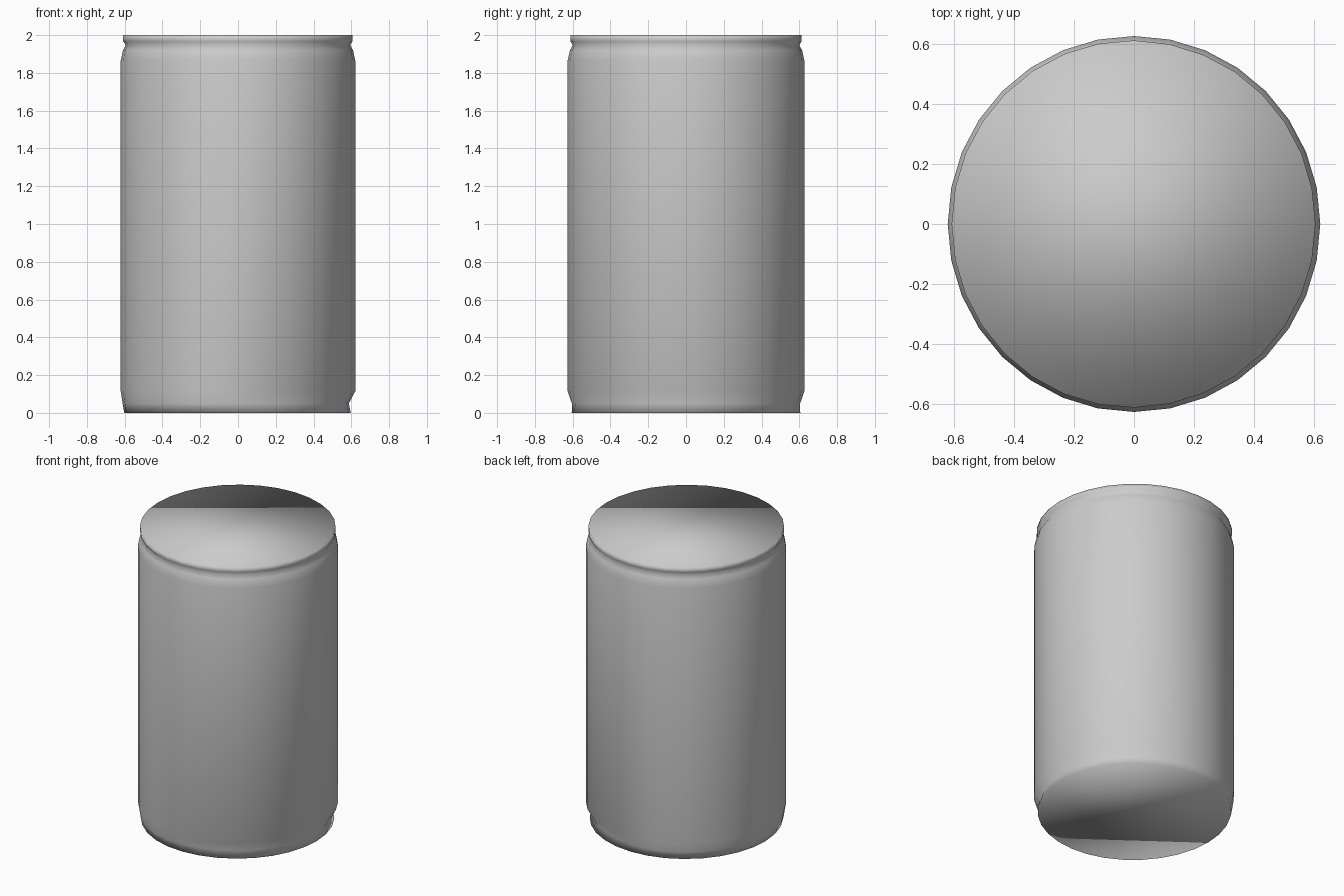
import bpy, bmesh, math

if "Cube" in bpy.data.objects:
    bpy.data.objects.remove(bpy.data.objects["Cube"])

SIDES = 32
SCALE_Y = 1.009  # the can is very slightly wider front to back

# (height, radius on the -x half, radius on the +x half)
PROFILE = [
    (0.00, 0.602, 0.597),   # base edge
    (0.05, 0.611, 0.587),   # base groove, only pressed in on the +x half
    (0.115, 0.621, 0.621),  # lower end of the straight wall
    (1.865, 0.621, 0.621),  # upper end of the straight wall
    (1.92, 0.609, 0.609),   # shoulder
    (1.947, 0.594, 0.594),  # neck groove
    (1.967, 0.608, 0.605),  # lid rim
    (2.00, 0.608, 0.605),
]


def ring(bm, z, r_left, r_right):
    verts = []
    for i in range(SIDES):
        a = 2 * math.pi * i / SIDES
        c = math.cos(a)
        t = min(1, max(0, 0.5 + 1.5 * c))
        r = r_left + (r_right - r_left) * t
        verts.append(bm.verts.new((r * c, r * math.sin(a) * SCALE_Y, z)))
    return verts


# Can body: stacked rings, closed by flat caps that shade softly into the wall
bm = bmesh.new()
rings = [ring(bm, *p) for p in PROFILE]
for low, high in zip(rings, rings[1:]):
    for i in range(SIDES):
        j = (i + 1) % SIDES
        bm.faces.new((low[i], low[j], high[j], high[i]))
bm.faces.new(rings[-1])
bm.faces.new(rings[0][::-1])
for f in bm.faces:
    f.smooth = True

mesh = bpy.data.meshes.new("can_body")
bm.to_mesh(mesh)
bm.free()
can = bpy.data.objects.new("can_body", mesh)
bpy.context.collection.objects.link(can)
